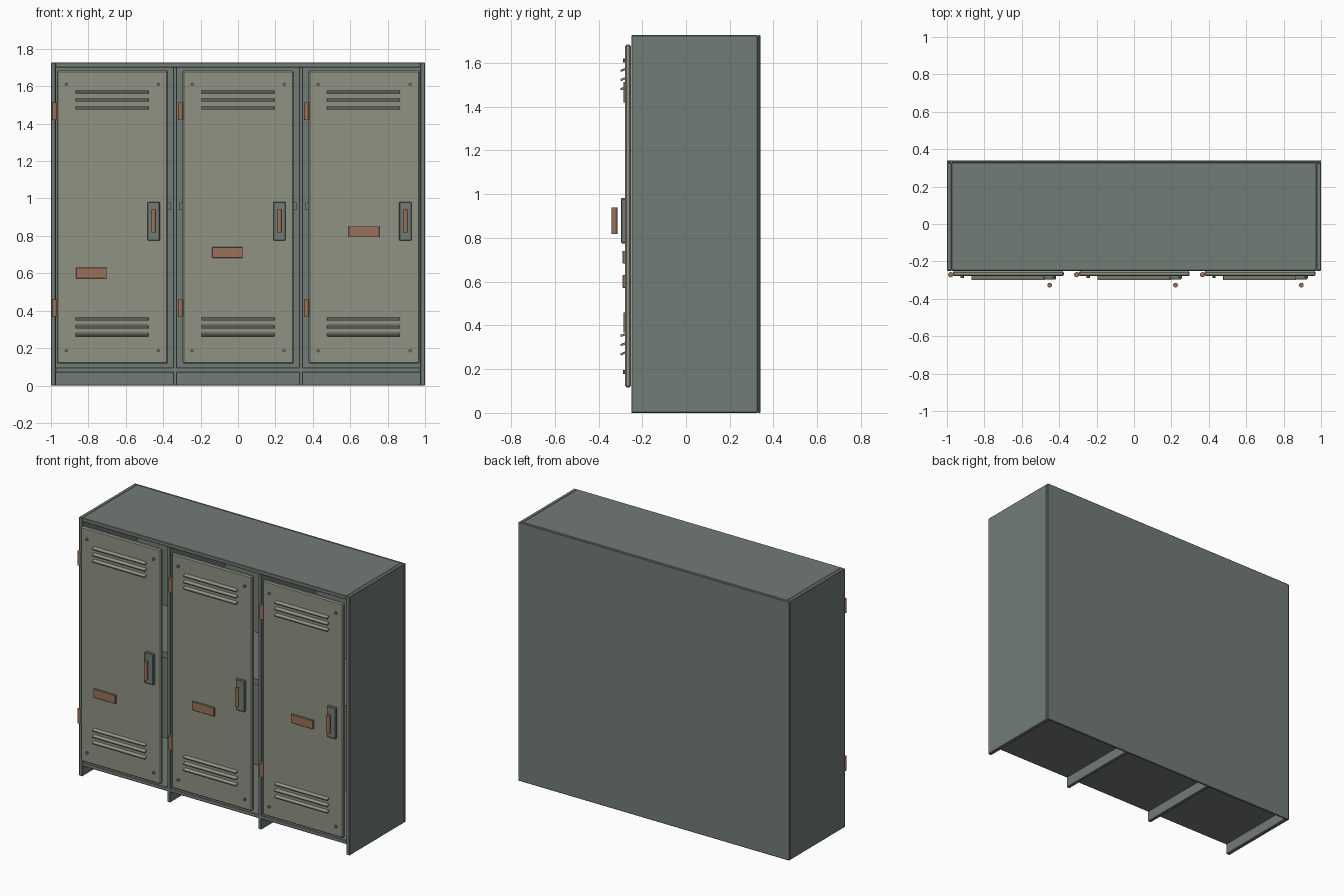
import bpy, math

if "Cube" in bpy.data.objects:
    bpy.data.objects.remove(bpy.data.objects["Cube"])


def material(name, rgb):
    m = bpy.data.materials.new(name)
    m.diffuse_color = (*rgb, 1)
    m.use_nodes = True
    m.node_tree.nodes["Principled BSDF"].inputs["Base Color"].default_value = m.diffuse_color
    return m


STEEL = material("grey_green_steel", (0.17, 0.20, 0.18))
PAINT = material("door_paint", (0.28, 0.29, 0.23))
RUST = material("rusty_brown", (0.32, 0.17, 0.10))


def box(name, x, y, z, mat, bevel=0.0):
    """Box from (min, max) ranges on each axis."""
    loc = [(r[0] + r[1]) / 2 for r in (x, y, z)]
    bpy.ops.mesh.primitive_cube_add(size=1, location=loc)
    o = bpy.context.object
    o.name = name
    o.scale = [r[1] - r[0] for r in (x, y, z)]
    bpy.ops.object.transform_apply(location=False, rotation=False, scale=True)
    o.data.materials.append(mat)
    if bevel:
        b = o.modifiers.new("edge", "BEVEL")
        b.width = bevel
        b.segments = 1
    return o


def rod(name, loc, radius, depth, mat, rot=(0, 0, 0), sides=10):
    bpy.ops.mesh.primitive_cylinder_add(vertices=sides, radius=radius, depth=depth,
                                        location=loc, rotation=rot)
    o = bpy.context.object
    o.name = name
    o.data.materials.append(mat)
    bpy.ops.object.shade_smooth_by_angle(angle=math.radians(40))
    return o


FRONT, BACK, TOP = -0.25, 0.34, 1.727
INNER = BACK - 0.012

# Cabinet shell
for s, side in ((-1, "left"), (1, "right")):
    box(f"{side}_side_panel", sorted((s * 0.974, s * 1.0)), (FRONT, INNER), (0, TOP), STEEL, 0.004)
    box(f"{side}_divider", sorted((s * 0.326, s * 0.348)), (FRONT, INNER), (0, TOP - 0.026), STEEL, 0.002)
box("top_panel", (-0.976, 0.976), (FRONT, INNER), (TOP - 0.026, TOP), STEEL, 0.003)
box("floor_panel", (-0.975, 0.975), (FRONT, INNER), (0.07, 0.096), STEEL, 0.003)
box("back_panel", (-1, 1), (INNER, BACK), (0, TOP), STEEL, 0.003)

# Shelf inside each bay
for i, (a, b) in enumerate(((-0.974, -0.348), (-0.326, 0.326), (0.348, 0.974))):
    box(f"inner_shelf_{i}", (a + 0.014, b - 0.014), (FRONT + 0.03, INNER), (0.938, 0.978), STEEL)

# Doors with fittings; label offset and height differ on each
DOOR_FACE = -0.279
labels = ((-0.112, 0.601), (-0.058, 0.712), (0.0, 0.822))
for i, (lx, lz) in enumerate(labels):
    cx = 0.001 + (i - 1) * 0.673
    box(f"door_{i}", (cx - 0.297, cx + 0.297), (DOOR_FACE, -0.252), (0.117, 1.684), PAINT, 0.007)

    # Two groups of three tilted vent louvres
    for base in (0.272, 1.484):
        for k in range(3):
            z = base + k * 0.042
            o = box(f"door_{i}_louvre", (cx - 0.197, cx + 0.193), (-0.300, -0.274),
                    (z - 0.005, z + 0.005), PAINT, 0.001)
            o.rotation_euler.x = math.radians(20)

    # Corner rivets
    for dx in (-0.246, 0.246):
        for z in (0.186, 1.61):
            rod(f"door_{i}_rivet", (cx + dx, -0.282, z), 0.009, 0.014, STEEL,
                (math.pi / 2, 0, 0), 8)

    # Hinge barrels
    for z in (0.414, 1.466):
        rod(f"door_{i}_hinge", (cx - 0.308, -0.271, z), 0.014, 0.092, RUST)

    # Latch plate, grip and name plate
    box(f"door_{i}_latch_plate", (cx + 0.188, cx + 0.254), (-0.297, -0.275), (0.775, 0.982), STEEL, 0.004)
    rod(f"door_{i}_handle", (cx + 0.221, -0.327, 0.879), 0.013, 0.122, RUST)
    box(f"door_{i}_label_plate", (cx + lx - 0.082, cx + lx + 0.082), (-0.290, -0.275),
        (lz - 0.029, lz + 0.029), RUST, 0.002)
